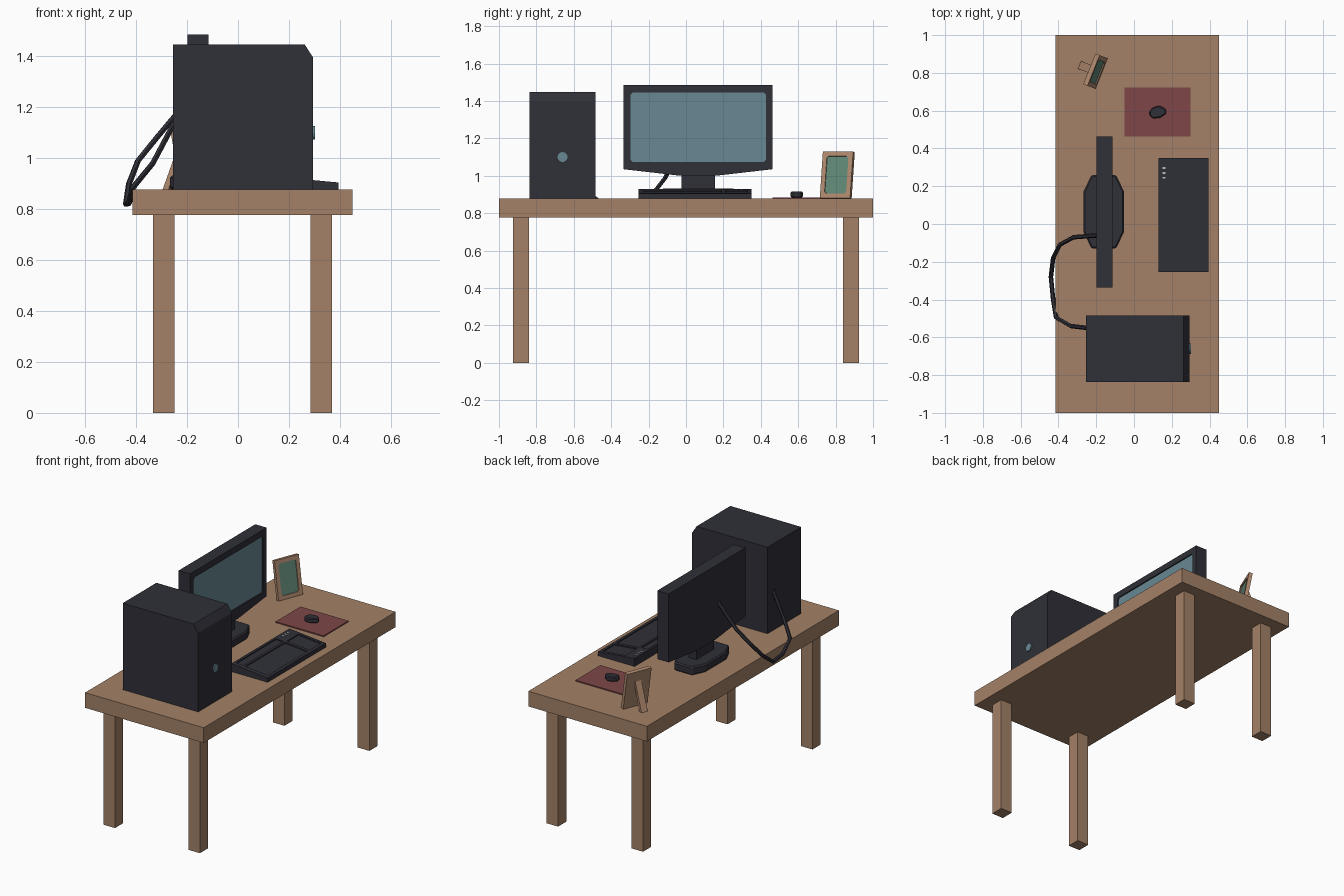
import bpy, bmesh, math
from mathutils import Matrix

if "Cube" in bpy.data.objects:
    bpy.data.objects.remove(bpy.data.objects["Cube"])


def material(name, r, g, b):
    m = bpy.data.materials.new(name)
    m.diffuse_color = (r, g, b, 1)
    m.use_nodes = True
    m.node_tree.nodes["Principled BSDF"].inputs["Base Color"].default_value = m.diffuse_color
    return m


WOOD = material("table wood", .37, .22, .135)
FRAME = material("light wood", .43, .25, .155)
DARK = material("charcoal plastic", .029, .029, .04)
GLASS = material("screen blue", .14, .25, .295)
PHOTO = material("photo green", .115, .245, .18)
PAD = material("maroon cloth", .21, .062, .065)
LAMP = material("indicator grey", .5, .52, .52)
TOP = .877  # table surface height


def prism(name, pts, axis, lo, hi, mat, matrix=None):
    """Extrude a 2D outline along an axis between lo and hi."""
    place = {'x': lambda p, h: (h, p[0], p[1]),
             'y': lambda p, h: (p[0], h, p[1]),
             'z': lambda p, h: (p[0], p[1], h)}[axis]
    bm = bmesh.new()
    a = [bm.verts.new(place(p, lo)) for p in pts]
    b = [bm.verts.new(place(p, hi)) for p in pts]
    n = len(pts)
    bm.faces.new(a)
    bm.faces.new(b)
    for i in range(n):
        j = (i + 1) % n
        bm.faces.new((a[i], a[j], b[j], b[i]))
    bmesh.ops.recalc_face_normals(bm, faces=bm.faces)
    me = bpy.data.meshes.new(name)
    bm.to_mesh(me)
    bm.free()
    me.materials.append(mat)
    ob = bpy.data.objects.new(name, me)
    bpy.context.collection.objects.link(ob)
    if matrix:
        me.transform(matrix)
    return ob


def rect(x0, x1, y0, y1, cx=0, cy=0):
    """Rectangle outline with optional cut corners."""
    if not cx:
        return [(x0, y0), (x1, y0), (x1, y1), (x0, y1)]
    return [(x0 + cx, y0), (x1 - cx, y0), (x1, y0 + cy), (x1, y1 - cy),
            (x1 - cx, y1), (x0 + cx, y1), (x0, y1 - cy), (x0, y0 + cy)]


def box(name, x0, x1, y0, y1, z0, z1, mat):
    return prism(name, rect(x0, x1, y0, y1), 'z', z0, z1, mat)


def cut(ob, cutter):
    """Subtract the cutter and discard it."""
    mod = ob.modifiers.new("recess", 'BOOLEAN')
    mod.operation = 'DIFFERENCE'
    mod.solver = 'EXACT'
    mod.object = cutter
    bpy.context.view_layer.objects.active = ob
    bpy.ops.object.modifier_apply(modifier=mod.name)
    bpy.data.objects.remove(cutter)


def bevel(ob, width):
    mod = ob.modifiers.new("bevel", 'BEVEL')
    mod.width = width
    mod.segments = 1


# Table
box("table_top", -.415, .45, -1, 1, .777, TOP, WOOD)
for x in (-.334, .285):
    for y in (-.925, .84):
        box("table_leg", x, x + .085, y, y + .085, 0, .777, WOOD)

# Computer tower with sloped front top edge, and round power button
prism("tower_case", [(-.255, TOP), (.295, TOP), (.295, 1.396), (.262, 1.447),
                     (-.255, 1.447)], 'y', -.836, -.485, DARK)
ring = [(math.cos(i * math.pi / 6), math.sin(i * math.pi / 6)) for i in range(12)]
prism("power_button", [(-.66 + .027 * c, 1.1 + .027 * s) for c, s in ring],
      'x', .29, .302, GLASS)

# Monitor: shell with tapered bottom, recessed screen
shell = prism("monitor_shell", [(-.335, 1.035), (-.03, 1.0), (.16, 1.0), (.463, 1.035),
                                (.463, 1.486), (-.335, 1.486)], 'x', -.198, -.115, DARK)
opening = rect(-.297, .427, 1.073, 1.445, .012, .012)
cut(shell, prism("screen_cutter", opening, 'x', -.125, -.1, DARK))
prism("screen", opening, 'x', -.128, -.123, GLASS)
box("monitor_neck", -.185, -.13, -.025, .155, .92, 1.005, DARK)
base = prism("monitor_base", rect(-.267, -.053, -.13, .26, .042, .088),
             'z', TOP, .932, DARK)
bevel(base, .008)

# Keyboard: sloped wedge with recessed key fields
kx0, kx1, kz0, kz1 = .13, .395, .93, .905
board = prism("keyboard", [(kx0, TOP), (kx1, TOP), (kx1, kz1), (kx0, kz0)],
              'y', -.255, .35, DARK)


def surface(x):
    return kz0 + (kz1 - kz0) * (x - kx0) / (kx1 - kx0)


for x0, x1, y0, y1 in ((.21, .375, -.225, .19), (.21, .375, .21, .33),
                       (.145, .195, -.225, .19)):
    cut(board, prism("key_cutter", [(x0, surface(x0) - .007), (x1, surface(x1) - .007),
                                    (x1, .96), (x0, .96)], 'y', y0, y1, DARK))
for y in (.245, .27, .296):
    box("indicator_light", .15, .167, y - .005, y + .005,
        surface(.158) - .004, surface(.158) + .003, LAMP)

# Mouse on its pad
box("mouse_pad", -.05, .3, .463, .722, TOP, .884, PAD)
mouse = prism("mouse", [(.08, .595), (.1, .617), (.135, .627), (.167, .61), (.172, .585),
                        (.14, .563), (.1, .558), (.082, .574)], 'z', .884, .915, DARK)
bevel(mouse, .006)

# Picture frame leaning back, turned toward the chair
turn = Matrix.Translation((-.172, .796, TOP)) @ Matrix.Rotation(math.radians(-21.7), 4, 'Z')
lean = turn @ Matrix.Translation((0, 0, .004)) @ Matrix.Rotation(-.18, 4, 'Y')
frame = prism("picture_frame", rect(-.087, .087, 0, .252), 'x', -.024, 0, FRAME, lean)
window = rect(-.062, .062, .025, .227, .01, .01)
cut(frame, prism("photo_cutter", window, 'x', -.008, .02, FRAME, lean))
prism("photo", window, 'x', -.011, -.006, PHOTO, lean)
prism("frame_strut", [(-.05, .195), (-.045, .165), (-.1, 0), (-.125, 0)],
      'y', -.022, .022, FRAME, turn)

# Cable hanging behind the table from monitor to tower
path = [(-.19, -.06, 1.235), (-.32, -.07, 1.08), (-.393, -.11, .99), (-.428, -.18, .9),
        (-.44, -.28, .82), (-.428, -.4, .825), (-.413, -.495, .885),
        (-.335, -.54, .98), (-.25, -.55, 1.14)]
curve = bpy.data.curves.new("cable", 'CURVE')
curve.dimensions = '3D'
curve.bevel_depth = .012
curve.bevel_resolution = 1
curve.use_fill_caps = True
line = curve.splines.new('POLY')
line.points.add(len(path) - 1)
for point, co in zip(line.points, path):
    point.co = (*co, 1)
line.use_smooth = False
curve.materials.append(DARK)
bpy.context.collection.objects.link(bpy.data.objects.new("cable", curve))
